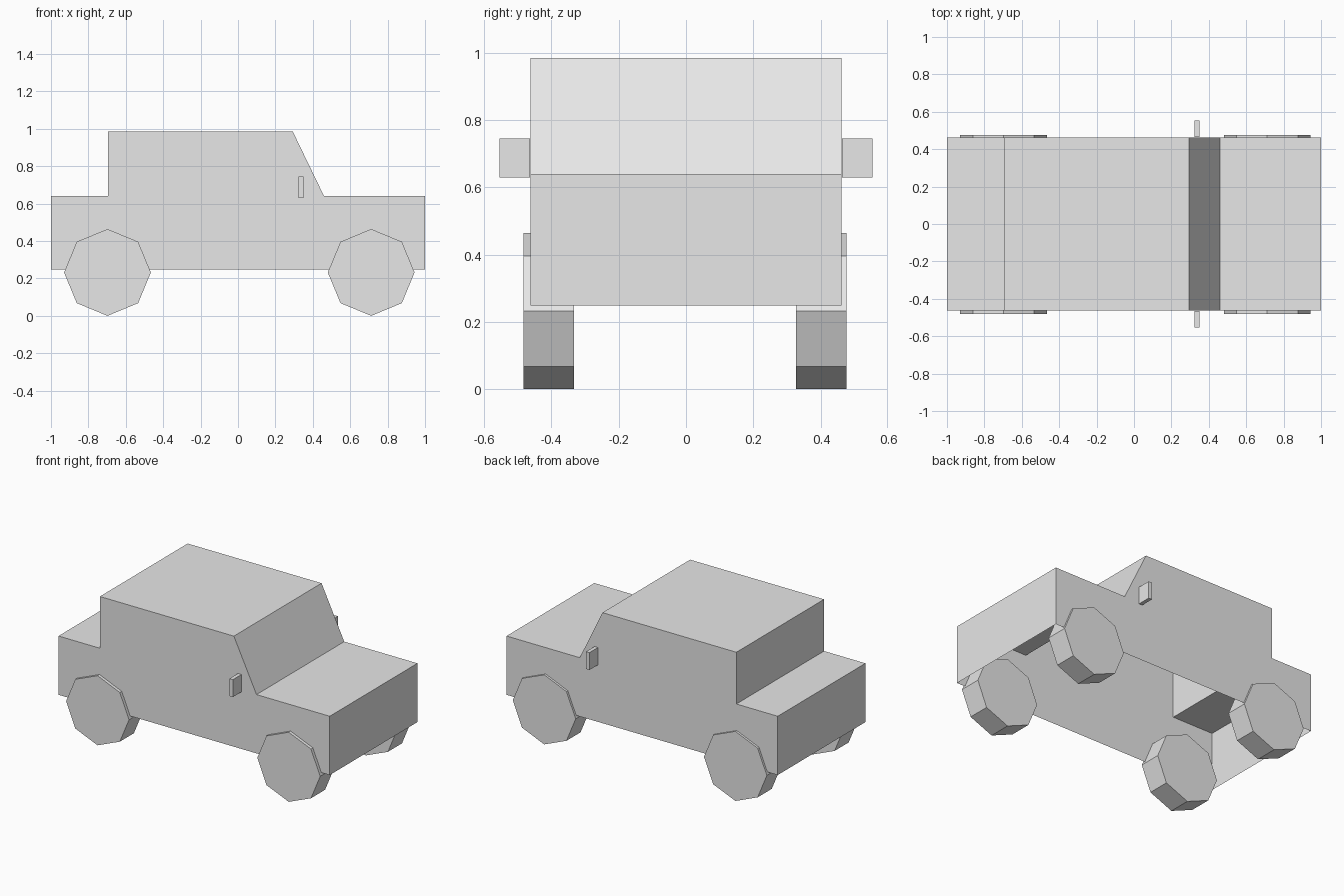
import bpy
import bmesh
import math
from mathutils import Matrix, Vector

cube = bpy.data.objects.get("Cube")
if cube:
    bpy.data.objects.remove(cube, do_unlink=True)

# One plain colour for everything
GREY = (0.8, 0.8, 0.8, 1.0)
paint = bpy.data.materials.new("light_grey")
paint.use_nodes = True
paint.diffuse_color = GREY
paint.node_tree.nodes["Principled BSDF"].inputs["Base Color"].default_value = GREY


def finish(name, bm):
    mesh = bpy.data.meshes.new(name)
    bm.to_mesh(mesh)
    bm.free()
    mesh.materials.append(paint)
    obj = bpy.data.objects.new(name, mesh)
    bpy.context.collection.objects.link(obj)
    return obj


# Body: side profile extruded across the width, left open underneath
HALF_WIDTH = 0.462
profile = [(-1, 0.248), (1, 0.248), (1, 0.64), (0.46, 0.64),
           (0.293, 0.985), (-0.695, 0.985), (-0.695, 0.64), (-1, 0.64)]
bm = bmesh.new()
side = bm.faces.new([bm.verts.new((x, -HALF_WIDTH, z)) for x, z in profile])
result = bmesh.ops.extrude_face_region(bm, geom=[side], use_keep_orig=True)
moved = [v for v in result["geom"] if isinstance(v, bmesh.types.BMVert)]
bmesh.ops.translate(bm, verts=moved, vec=(0, 2 * HALF_WIDTH, 0))
bmesh.ops.recalc_face_normals(bm, faces=bm.faces)
bm.normal_update()
floor = [f for f in bm.faces if f.normal.z < -0.9]
bmesh.ops.delete(bm, geom=floor, context="FACES_ONLY")
finish("body_shell", bm)


# Wheels: eight-sided drums with a corner at the top
def wheel(name, x, y):
    radius = 0.232
    bm = bmesh.new()
    bmesh.ops.create_cone(bm, cap_ends=True, segments=8, radius1=radius,
                          radius2=radius, depth=0.149,
                          matrix=Matrix.Rotation(math.pi / 2, 4, "X"))
    finish(name, bm).location = (x, y, radius)


# Side mirrors: thin upright plates
def mirror(name, y):
    bm = bmesh.new()
    bmesh.ops.create_cube(bm, size=1)
    bmesh.ops.scale(bm, verts=bm.verts, vec=Vector((0.025, 0.09, 0.116)))
    finish(name, bm).location = (0.337, y, 0.687)


for label, sign in (("near", -1), ("far", 1)):
    offset = sign * 0.405 - 0.003
    wheel("hood_wheel_" + label, 0.712, offset)
    wheel("tail_wheel_" + label, -0.698, offset)
    mirror("side_mirror_" + label, sign * 0.509)
